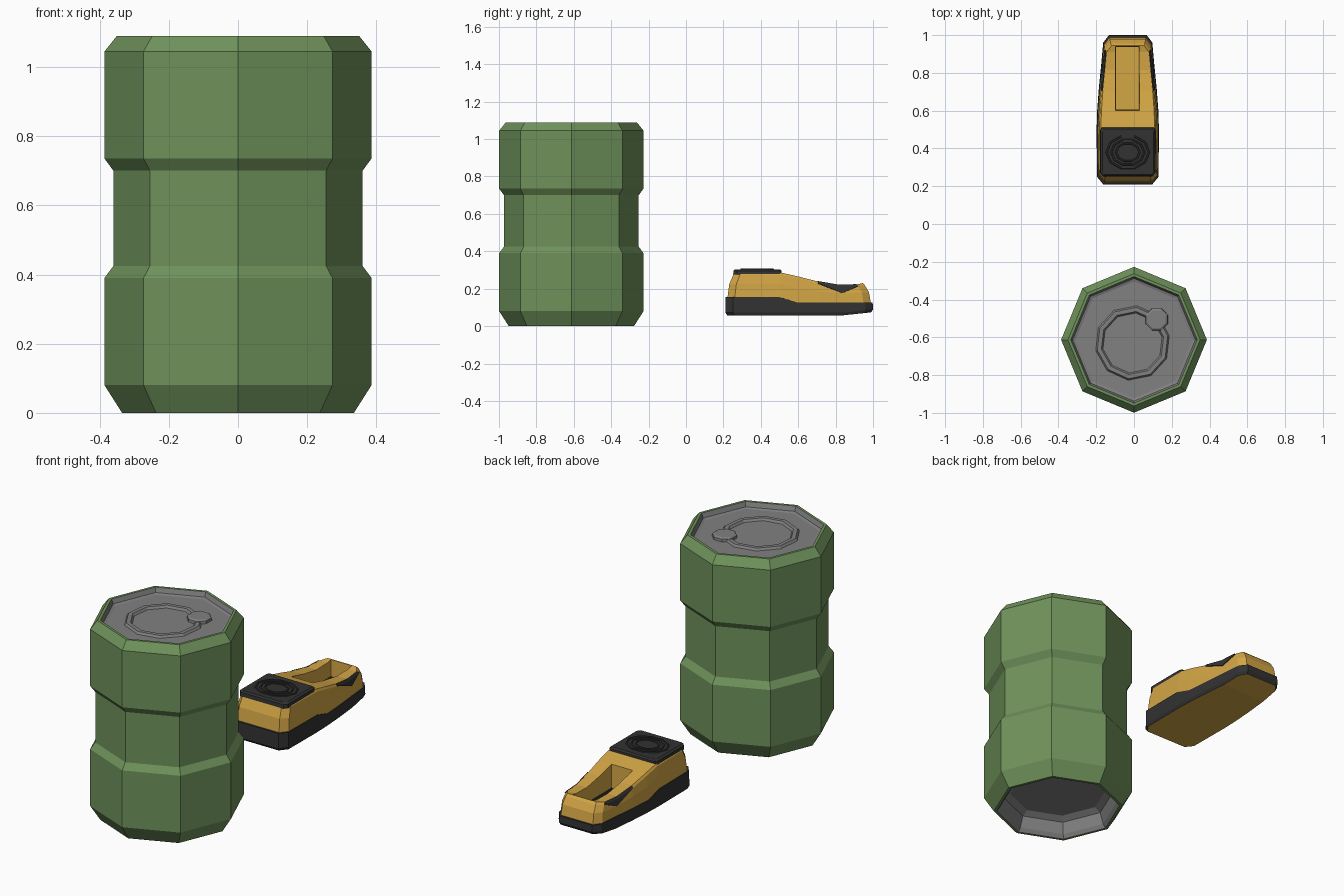
import bpy, bmesh, math

if "Cube" in bpy.data.objects:
    bpy.data.objects.remove(bpy.data.objects["Cube"], do_unlink=True)


def material(name, rgb):
    m = bpy.data.materials.new(name)
    m.use_nodes = True
    m.diffuse_color = (*rgb, 1)
    m.node_tree.nodes["Principled BSDF"].inputs["Base Color"].default_value = (*rgb, 1)
    return m


green = material("olive green", (0.16, 0.29, 0.105))
grey = material("lid grey", (0.22, 0.22, 0.22))
yellow = material("amber yellow", (0.65, 0.38, 0.06))
black = material("rubber black", (0.032, 0.032, 0.032))


def interp(table, y):
    """Piecewise linear height along y."""
    for (y0, z0), (y1, z1) in zip(table, table[1:]):
        if y <= y1:
            return z0 + (z1 - z0) * max(0, y - y0) / (y1 - y0)
    return table[-1][1]


def layer_points(outline, centre, layer):
    """Scaled copy of a plan outline, its height a number or a function of y."""
    sx, sy, z = layer[:3]
    pts = []
    for x, y in outline:
        px, py = centre[0] + x * sx, centre[1] + y * sy
        pts.append((px, py, z(py) if callable(z) else z))
    return pts


def loft(name, outline, centre, layers, mats, caps=(0, 0)):
    """Join stacked outlines; the fourth layer entry is the colour of the band below it."""
    bm = bmesh.new()
    rings = [[bm.verts.new(p) for p in layer_points(outline, centre, l)] for l in layers]
    n = len(outline)
    for a, b, l in zip(rings, rings[1:], layers[1:]):
        for i in range(n):
            j = (i + 1) % n
            bm.faces.new((a[i], a[j], b[j], b[i])).material_index = l[3]
    if caps:
        for ring, mat in zip((rings[0], rings[-1]), caps):
            for i in range(n // 2 - 1):
                quad = (ring[i], ring[i + 1], ring[n - 2 - i], ring[n - 1 - i])
                bm.faces.new(quad).material_index = mat
    bmesh.ops.recalc_face_normals(bm, faces=bm.faces)
    return finish(name, bm, mats)


def finish(name, bm, mats):
    mesh = bpy.data.meshes.new(name)
    bm.to_mesh(mesh)
    bm.free()
    for m in mats:
        mesh.materials.append(m)
    ob = bpy.data.objects.new(name, mesh)
    bpy.context.collection.objects.link(ob)
    return ob


def polygon(sides, turn=0):
    return [(math.cos(a), math.sin(a)) for a in
            (turn + math.tau * i / sides for i in range(sides))]


# Barrel: an octagonal profile, from the hollow underside up to the sunken lid
barrel_centre = (0, -0.613)
profile = [(0.25, 0.10, 1), (0.285, 0.08, 1), (0.305, 0.02, 1), (0.32, 0, 1),
           (0.335, 0, 0), (0.386, 0.08, 0), (0.386, 0.39, 0), (0.36, 0.425, 0),
           (0.36, 0.70, 0), (0.386, 0.735, 0), (0.386, 1.045, 0), (0.35, 1.09, 0),
           (0.335, 1.09, 0), (0.325, 1.065, 1), (0.31, 1.06, 1)]
loft("barrel", polygon(8), barrel_centre, [(r, r, z, m) for r, z, m in profile],
     [green, grey], (1, 1))

# Raised ring and knob on the lid
ring = [(0.2, 1.058), (0.19, 1.072), (0.168, 1.072), (0.158, 1.058)]
loft("lid_ring", polygon(10, 0.2), (-0.008, -0.63), [(r, r, z, 0) for r, z in ring],
     [grey], None)
knob = [(0.064, 1.058), (0.062, 1.074), (0.052, 1.08)]
loft("lid_knob", polygon(8, 0.39), (0.12, -0.505), [(r, r, z, 0) for r, z in knob], [grey])

# Shoe shaped body: plan outline as half widths along y, mirrored
MID = 0.605
half = [(0.13, 0.21), (0.163, 0.25), (0.165, 0.5), (0.162, 0.6), (0.153, 0.72),
        (0.14, 0.85), (0.13, 0.96), (0.10, 1.0)]
half = [(w, y - MID) for w, y in half]
plan = half + [(-w, y) for w, y in reversed(half)]
shoe_centre = (-0.033, MID)


def sole_bottom(y):
    return interp([(0.2, 0.058), (0.85, 0.058), (1, 0.075)], y)


def sole_top(y):
    return interp([(0.2, 0.155), (0.5, 0.155), (0.6, 0.125), (1, 0.125)], y)


def body_top(y):
    return interp([(0.2, 0.288), (0.5, 0.288), (0.57, 0.273), (0.7, 0.24),
                   (0.8, 0.22), (0.9, 0.22), (0.945, 0.23)], y)


def body_mid(y):
    return sole_top(y) + 0.53 * (body_top(y) - sole_top(y))


mid_layer = (0.945, 0.945, body_mid, 1)
edge_layer = (0.905, 0.89, lambda y: body_top(y) - 0.012, 1)
top_layer = (0.86, 0.86, body_top, 1)
shoe = loft("shoe_body", plan, shoe_centre,
            [(0.96, 0.975, sole_bottom, 0), (1, 1, lambda y: sole_bottom(y) + 0.015, 0),
             (0.99, 0.995, sole_top, 0), (0.965, 0.97, sole_top, 0),
             mid_layer, edge_layer, top_layer],
            [black, yellow], (1, 1))

# Slot in the toe, yellow above and black below, with a yellow floor
rect = [(1, -1), (1, 1), (-1, 1), (-1, -1)]
cutter = loft("slot_cutter", rect, (-0.035, 0.772),
              [(0.06, 0.165, 0.07, 0), (0.06, 0.165, 0.14, 0), (0.067, 0.174, 0.35, 1)],
              [black, yellow], (1, 1))
cut = shoe.modifiers.new("slot", "BOOLEAN")
cut.operation = "DIFFERENCE"
cut.solver = "EXACT"
cut.object = cutter
cutter.hide_render = True
bpy.context.view_layer.objects.active = shoe
bpy.ops.object.modifier_apply(modifier=cut.name)
bpy.data.objects.remove(cutter, do_unlink=True)

# Dark triangular side panels pointing down, one per side
bm = bmesh.new()
mid, edge, top = (layer_points(plan, shoe_centre, l) for l in (mid_layer, edge_layer, top_layer))
for side in (1, -1):
    at = (lambda i: i) if side == 1 else (lambda i: len(plan) - 1 - i)

    def vert(p):
        return bm.verts.new((p[0] + side * 0.004, p[1], p[2] + 0.002))

    tip = vert(mid[at(5)])
    e = [vert(edge[at(i)]) for i in (4, 5, 6)]
    t = [vert(top[at(i)]) for i in (4, 5, 6)]
    for i in (0, 1):
        bm.faces.new((tip, e[i], e[i + 1]))
        bm.faces.new((e[i], t[i], t[i + 1], e[i + 1]))
bmesh.ops.recalc_face_normals(bm, faces=bm.faces)
panels = finish("side_panels", bm, [black])
panels.modifiers.new("thickness", "SOLIDIFY").thickness = 0.004

# Black heel pad with stepped concentric rings
pad = [(0.9, -1), (1, -0.85), (1, 0.9), (0.95, 1), (-0.95, 1), (-1, 0.9), (-1, -0.85), (-0.9, -1)]
loft("heel_pad", pad, (-0.033, 0.382),
     [(0.146, 0.13, 0.275, 0), (0.145, 0.128, 0.296, 0), (0.135, 0.12, 0.304, 0)], [black])
for k, r in enumerate((0.12, 0.095, 0.07)):
    loft(f"pad_ring_{k + 1}", polygon(10), (-0.033, 0.38),
         [(r, 0.8 * r, 0.30, 0), (r - 0.004, 0.8 * r - 0.004, 0.308, 0),
          (r - 0.011, 0.8 * r - 0.01, 0.308, 0), (r - 0.015, 0.8 * r - 0.014, 0.30, 0)],
         [black], None)
